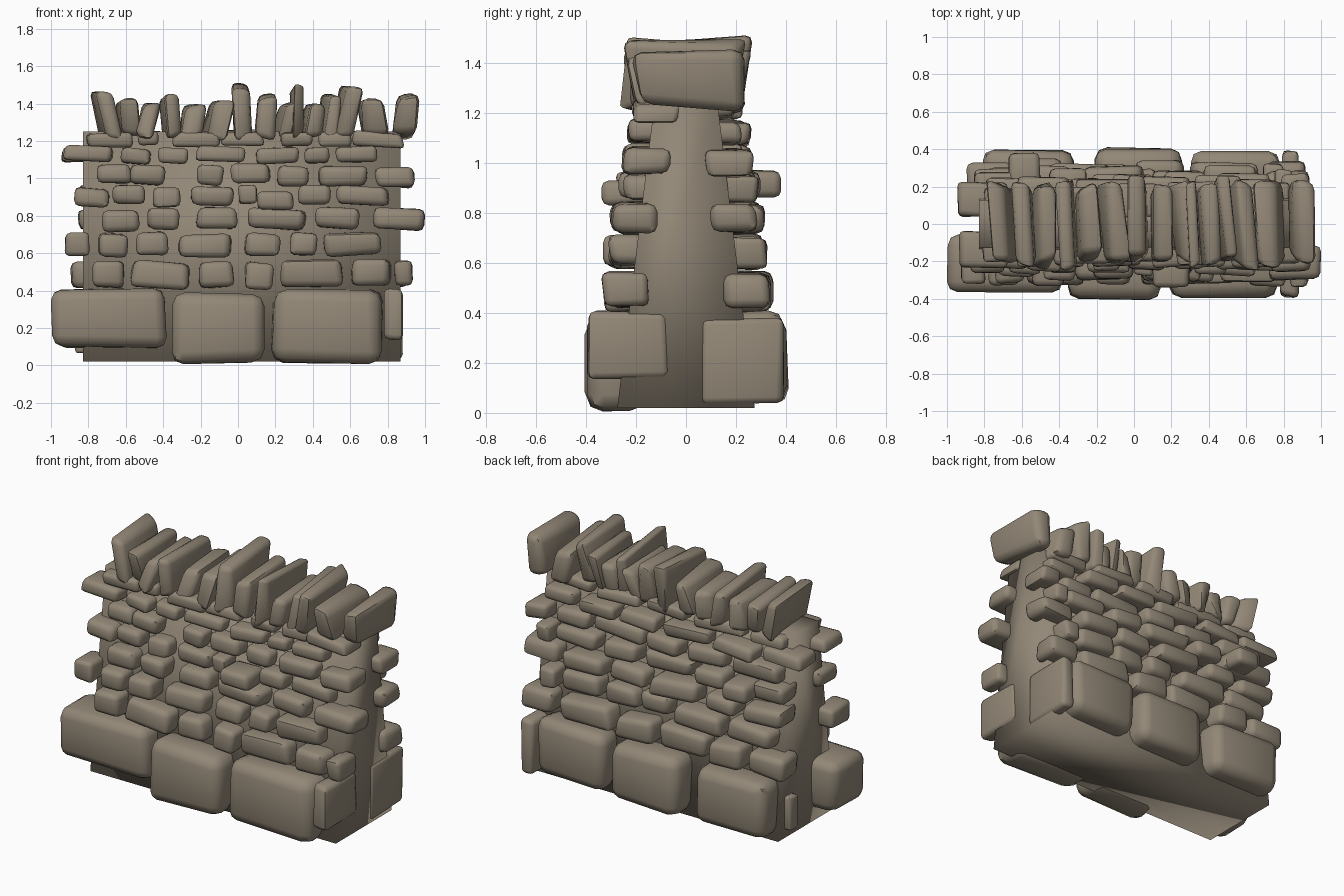
import bpy, bmesh, math, random
from mathutils import Vector, Matrix

random.seed(11)
if "Cube" in bpy.data.objects:
    bpy.data.objects.remove(bpy.data.objects["Cube"], do_unlink=True)

stone_mat = bpy.data.materials.new("warm grey stone")
stone_mat.use_nodes = True
stone_mat.diffuse_color = (0.29, 0.245, 0.185, 1)
stone_mat.node_tree.nodes["Principled BSDF"].inputs["Base Color"].default_value = stone_mat.diffuse_color


def finish(bm, name, angle=50):
    bmesh.ops.recalc_face_normals(bm, faces=bm.faces)
    mesh = bpy.data.meshes.new(name)
    bm.to_mesh(mesh)
    bm.free()
    mesh.materials.append(stone_mat)
    obj = bpy.data.objects.new(name, mesh)
    bpy.context.collection.objects.link(obj)
    bpy.ops.object.select_all(action="DESELECT")
    bpy.context.view_layer.objects.active = obj
    obj.select_set(True)
    bpy.ops.object.shade_smooth_by_angle(angle=math.radians(angle))


def add_stone(bm, low, high, rough=0.24, lean=0.0, twist=0.0, roll=0.0):
    """A rough block: box with uneven corners and worn edges."""
    low, high = Vector(low), Vector(high)
    size, mid = high - low, (low + high) / 2
    verts = bmesh.ops.create_cube(bm, size=1)["verts"]
    turn = Matrix.Rotation(twist, 3, "Z") @ Matrix.Rotation(roll, 3, "Y")
    for v in verts:
        shift = lean * v.co.z
        p = Vector([c * s * (1.05 - random.uniform(0, rough)) for c, s in zip(v.co, size)])
        p.x += shift
        v.co = mid + turn @ p
    edges = list({e for v in verts for e in v.link_edges})
    thin, middle, _ = sorted(size)
    bmesh.ops.bevel(bm, geom=edges, offset=min(thin * 0.28, middle * 0.17), segments=2,
                    profile=0.5, affect="EDGES")


def half_depth(z):
    return 0.275 - 0.12 * z


# Tapered rubble core
bm = bmesh.new()
outline = [(-half_depth(0), 0.02), (half_depth(0), 0.02),
           (half_depth(1.25), 1.25), (-half_depth(1.25), 1.25)]
face = bm.faces.new([bm.verts.new((-0.83, y, z)) for y, z in outline])
side = bmesh.ops.extrude_face_region(bm, geom=[face])["geom"]
bmesh.ops.translate(bm, vec=(1.7, 0, 0), verts=[g for g in side if isinstance(g, bmesh.types.BMVert)])
finish(bm, "wall_core", 100)

# Courses: bottom, top, front and back distance from the middle
courses = [(0.41, 0.56, 0.335, 0.34), (0.58, 0.71, 0.315, 0.31), (0.72, 0.84, 0.295, 0.295),
           (0.85, 0.96, 0.27, 0.28), (0.96, 1.07, 0.25, 0.25), (1.08, 1.17, 0.235, 0.24),
           (1.17, 1.25, 0.21, 0.21)]

# Front stones of each course: left edge, right edge
front = [
    [(-.78, -.61), (-.58, -.24), (-.21, -.02), (.03, .19), (.21, .56), (.60, .82), (.83, .94)],
    [(-.93, -.79), (-.75, -.58), (-.55, -.37), (-.33, -.02), (.03, .23), (.27, .43), (.45, .78)],
    [(-.73, -.52), (-.49, -.30), (-.23, 0), (.04, .37), (.40, .66), (.72, 1.0)],
    [(-.88, -.69), (-.68, -.49), (-.46, -.30), (-.26, -.02), (0, .10), (.31, .50), (.52, .81)],
    [(-.77, -.56), (-.58, -.39), (-.22, -.07), (-.05, .18), (.20, .38), (.42, .70), (.73, .95)],
    [(-.95, -.66), (-.63, -.46), (-.43, -.26), (-.23, .05), (.08, .33), (.35, .49), (.52, .76)],
    [(-.82, -.56), (-.54, -.42), (-.36, -.09), (-.09, .14), (.22, .40), (.43, .61), (.61, .89)],
]
for i, ((z0, z1, out, _), row) in enumerate(zip(courses, front)):
    bm = bmesh.new()
    for x0, x1 in row:
        y = -out + random.uniform(-0.015, 0.015)
        dz = random.uniform(-0.01, 0.01)
        add_stone(bm, (x0, y, z0 + dz), (x1, y + 0.2, z1 + dz), roll=random.uniform(-0.05, 0.08))
    finish(bm, f"front_course_{i + 1}")

# Back stones: each course is split at random between its two ends
back_ends = [(-.90, .92), (-.80, .80), (-.86, .95), (-.86, .85), (-.80, .94), (-.95, .84), (-.80, .88)]
for i, ((z0, z1, _, out), (x, end)) in enumerate(zip(courses, back_ends)):
    bm = bmesh.new()
    while x < end - 0.08:
        x1 = min(x + random.uniform(0.2, 0.38), end)
        y = out + random.uniform(-0.015, 0.025)
        dz = random.uniform(-0.012, 0.012)
        add_stone(bm, (x, y - 0.2, z0 + dz), (x1, y, z1 + dz), roll=random.uniform(-0.07, 0.07))
        x = x1 + 0.025
    finish(bm, f"back_course_{i + 1}")

# Big foundation stones and the few stones that stand proud of the faces
blocks_by_part = {
    "front_footing": [((-1.0, -.38, .09), (-.39, -.05, .41)), ((-.36, -.41, .01), (.14, -.15, .40)),
                      ((.18, -.40, .01), (.78, -.15, .41)), ((.78, -.39, .13), (.88, -.07, .41))],
    "back_footing": [((-.82, .16, .05), (-.30, .40, .40)), ((-.22, .16, .03), (.26, .41, .40)),
                     ((.30, .16, .05), (.78, .40, .41)), ((.79, .05, .03), (.88, .40, .38))],
    "end_sliver": [((-.87, .13, .06), (-.78, .21, .28))],
    "proud_stones": [((.10, -.34, .83), (.30, -.15, .93)), ((-.67, .17, .86), (-.50, .38, .97))],
}
for name, blocks in blocks_by_part.items():
    bm = bmesh.new()
    for low, high in blocks:
        add_stone(bm, low, high, rough=0.16)
    finish(bm, name)

# Upright coping slabs: middle, thickness, top, lean
coping = [(-.70, .11, 1.48, -.05), (-.59, .11, 1.44, -.02), (-.48, .11, 1.41, .04), (-.36, .10, 1.45, -.02),
          (-.24, .13, 1.40, .03), (-.11, .12, 1.43, .05), (.02, .11, 1.51, 0), (.15, .11, 1.46, .01),
          (.25, .09, 1.42, .04), (.315, .06, 1.50, 0), (.40, .11, 1.40, .03), (.49, .07, 1.45, .03),
          (.58, .11, 1.51, .06), (.72, .15, 1.43, -.03), (.90, .15, 1.45, .02)]
bm = bmesh.new()
for x, thick, top, lean in coping:
    front_y, back_y = -random.uniform(0.22, 0.26), random.uniform(0.23, 0.27)
    add_stone(bm, (x - thick / 2, front_y, 1.2), (x + thick / 2, back_y, top),
              rough=0.38, lean=lean, twist=random.uniform(0, 0.12))
finish(bm, "coping_stones")
